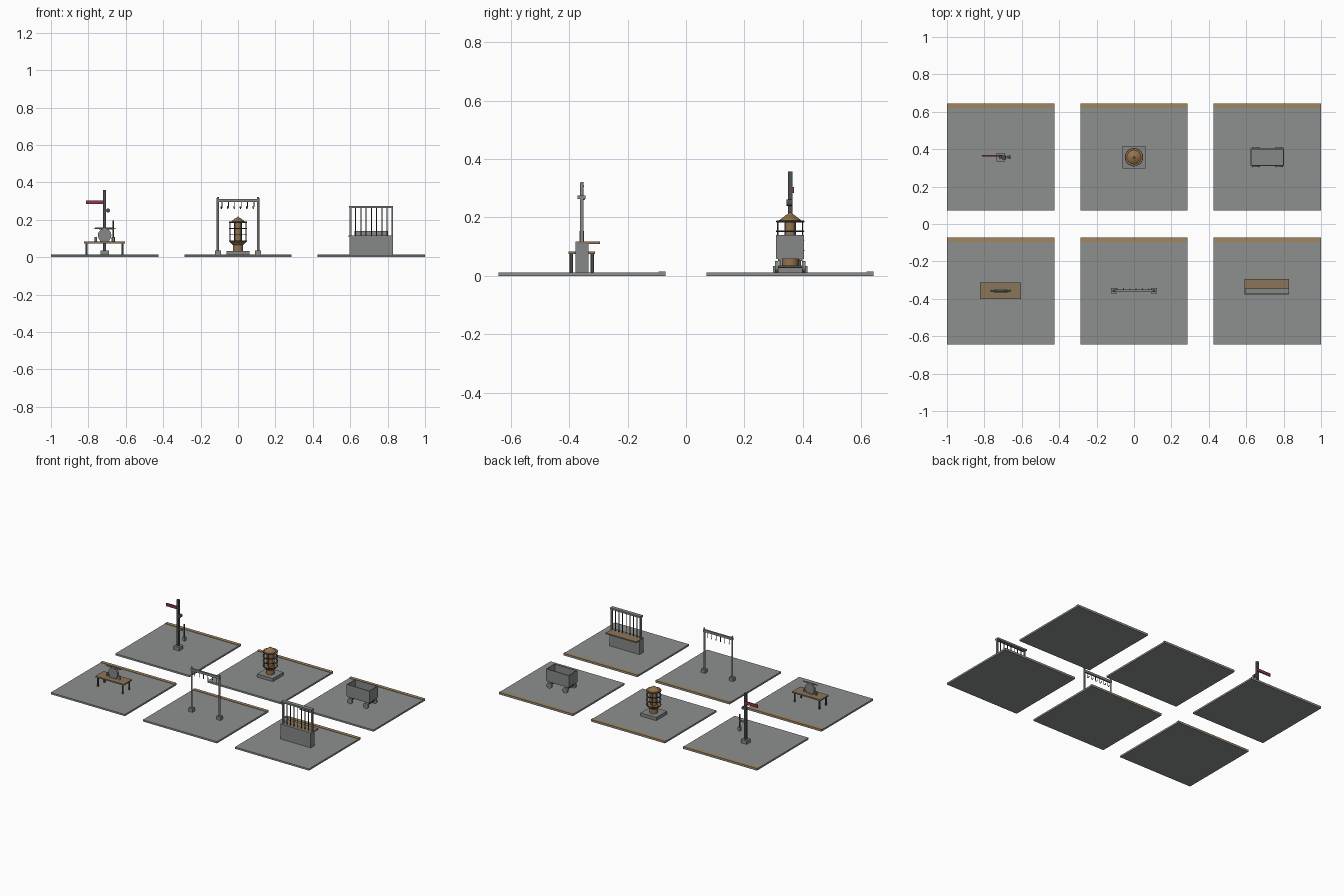
import bpy, math
from mathutils import Vector

if "Cube" in bpy.data.objects:
    bpy.data.objects.remove(bpy.data.objects["Cube"])


def mat(name, r, g, b):
    m = bpy.data.materials.new(name)
    m.diffuse_color = (r, g, b, 1)
    m.use_nodes = True
    m.node_tree.nodes["Principled BSDF"].inputs["Base Color"].default_value = m.diffuse_color
    return m


STONE = mat("stone grey", .27, .28, .28)
STEEL = mat("steel grey", .24, .25, .25)
IRON = mat("dark iron", .075, .078, .08)
WOOD = mat("brown wood", .26, .18, .10)
EDGE = mat("tan edging", .36, .24, .11)
BRASS = mat("dull brass", .30, .17, .075)
RED = mat("signal red", .27, .04, .06)


def finish(name, verts, faces, m):
    me = bpy.data.meshes.new(name)
    me.from_pydata(verts, [], faces)
    me.materials.append(m)
    ob = bpy.data.objects.new(name, me)
    bpy.context.collection.objects.link(ob)
    return ob


def box(name, x0, x1, y0, y1, z0, z1, m):
    v = [(x, y, z) for z in (z0, z1) for x, y in ((x0, y0), (x1, y0), (x1, y1), (x0, y1))]
    f = [(3, 2, 1, 0), (4, 5, 6, 7), (0, 1, 5, 4), (1, 2, 6, 5), (2, 3, 7, 6), (3, 0, 4, 7)]
    return finish(name, v, f, m)


def block(name, x, y, w, d, z0, z1, m):
    return box(name, x - w / 2, x + w / 2, y - d / 2, y + d / 2, z0, z1, m)


def rod(name, a, b, r, m, r2=None, n=12):
    """Cylinder or cone from a to b."""
    a, b = Vector(a), Vector(b)
    q = (b - a).to_track_quat('Z', 'Y')
    r2 = r if r2 is None else r2
    v = []
    for p, rad in ((a, r), (b, r2)):
        for i in range(n):
            t = 2 * math.pi * i / n
            v.append(p + q @ Vector((rad * math.cos(t), rad * math.sin(t), 0)))
    f = [(i, (i + 1) % n, n + (i + 1) % n, n + i) for i in range(n)]
    f += [tuple(range(n - 1, -1, -1)), tuple(range(n, 2 * n))]
    ob = finish(name, v, f, m)
    if n > 8:
        bpy.context.view_layer.objects.active = ob
        ob.select_set(True)
        bpy.ops.object.shade_smooth_by_angle(angle=math.radians(40))
        ob.select_set(False)
    return ob


def ring(name, loc, r, t, m):
    bpy.ops.mesh.primitive_torus_add(location=loc, major_radius=r, minor_radius=t,
                                     major_segments=20, minor_segments=6)
    ob = bpy.context.object
    ob.name = name
    ob.data.materials.append(m)
    ob.select_set(False)


P = .713     # column spacing
Q = .357     # row offset
G = .012     # top of the floor tiles

# Six floor tiles with a tan strip at the back
for cx in (-P, 0, P):
    for cy in (-Q, Q):
        block("floor_tile", cx, cy, .574, .572, 0, G, STONE)
        box("tile_edging", cx - .287, cx + .287, cy + .262, cy + .286, .006, .0145, EDGE)

# Table with a dial balance
x, y = -P, -Q
block("table_top", x, y, .22, .09, .074, .083, WOOD)
for sx in (-1, 1):
    for sy in (-1, 1):
        rod("table_leg", (x + sx * .096, y + sy * .036, G), (x + sx * .096, y + sy * .036, .075), .0055, IRON)
rod("balance_dial", (x, y - .008, .117), (x, y + .008, .117), .036, STEEL, n=20)
block("balance_foot", x, y, .05, .018, .083, .089, STEEL)
for s in (-1, 1):
    rod("balance_beam", (x, y, .153), (x + s * .06, y, .155), .007, STEEL, .002, 8)
    rod("balance_weight", (x + s * .047, y, .083), (x + s * .047, y, .108), .006, STEEL)

# Hook rack
x = 0
for s in (-1, 1):
    block("rack_foot", s * .108, y, .032, .03, G, .036, STEEL)
    rod("rack_post", (s * .108, y, .03), (s * .108, y, .31), .006, STEEL)
    rod("rack_cap", (s * .108, y, .305), (s * .108, y, .322), .007, STEEL, .005)
block("rack_beam", 0, y, .225, .012, .295, .311, STEEL)
for i in range(6):
    hx = -.085 + i * .034
    pts = [(hx, y, .297), (hx, y, .268), (hx - .003, y + .004, .26),
           (hx - .006, y + .009, .263), (hx - .006, y + .011, .272)]
    for a, b in zip(pts, pts[1:]):
        rod("rack_hook", a, b, .0022, IRON, n=6)

# Barred counter
x = P
box("counter_body", .595, .828, y - .021, y + .022, G, .11, STEEL)
box("counter_shelf", .592, .83, y - .012, y + .062, .109, .117, WOOD)
box("counter_front_lip", .592, .83, y - .021, y - .012, .109, .117, STEEL)
for s in (-1, 1):
    block("grille_post", x + s * .112, y, .009, .012, .115, .266, STEEL)
box("grille_top_rail", .593, .83, y - .014, y + .013, .263, .275, STEEL)
for i in range(1, 8):
    bx = x - .112 + i * .028
    rod("grille_bar", (bx, y, .115), (bx, y, .265), .0028, IRON, n=8)

# Railway signal
x, y = -P, Q
block("signal_base", x, y, .045, .045, G, .036, STEEL)
block("signal_post", x, y, .016, .016, .03, .358, IRON)
box("signal_arm", x - .1, x + .006, y + .005, y + .013, .284, .304, RED)
rod("signal_lamp", (x + .018, y - .012, .25), (x + .018, y + .008, .25), .011, IRON)
box("lamp_bracket", x, x + .018, y - .004, y + .004, .243, .249, IRON)
box("lever_bracket", x, x + .048, y - .004, y + .004, .148, .157, STEEL)
rod("lever_rod", (x + .047, y, .09), (x + .047, y, .197), .004, IRON)
block("lever_weight", x + .047, y, .018, .018, .082, .108, STEEL)

# Caged lantern
x = 0
block("lantern_plinth", 0, y, .122, .118, G, .034, STEEL)
rod("lantern_pedestal", (0, y, .034), (0, y, .066), .028, BRASS, n=20)
rod("lantern_flare", (0, y, .066), (0, y, .08), .03, BRASS, .043, n=20)
rod("lantern_floor", (0, y, .08), (0, y, .087), .046, BRASS, n=20)
rod("lantern_core", (0, y, .086), (0, y, .184), .02, BRASS, n=16)
for z in (.087, .12, .153, .186):
    ring("cage_ring", (0, y, z), .046, .003, IRON)
for i in range(8):
    t = 2 * math.pi * (i + .5) / 8
    c, s = .046 * math.cos(t), .046 * math.sin(t)
    rod("cage_bar", (c, y + s, .085), (c, y + s, .188), .0025, IRON, n=6)
rod("lantern_lid", (0, y, .184), (0, y, .19), .047, BRASS, n=20)
rod("lantern_roof", (0, y, .19), (0, y, .21), .038, BRASS, .012, n=20)
rod("lantern_finial", (0, y, .21), (0, y, .217), .01, BRASS, .003)

# Open cart
x = P
box("cart_floor", x - .088, x + .088, y - .047, y + .047, .058, .066, STEEL)
for s in (-1, 1):
    block("cart_end", x + s * .086, y, .006, .096, .06, .14, STEEL)
    block("cart_side", x, y + s * .045, .178, .006, .06, .14, STEEL)
for sx in (-1, 1):
    wx = x + sx * .062
    rod("cart_axle", (wx, y - .05, .031), (wx, y + .05, .031), .004, IRON)
    for sy in (-1, 1):
        rod("cart_wheel", (wx, y + sy * .04, .031), (wx, y + sy * .052, .031), .019, STEEL, n=16)
        block("axle_mount", wx, y + sy * .033, .012, .008, .03, .06, IRON)
for sy in (-1, 1):
    block("cart_bearer", x, y + sy * .036, .17, .012, .051, .059, WOOD)
